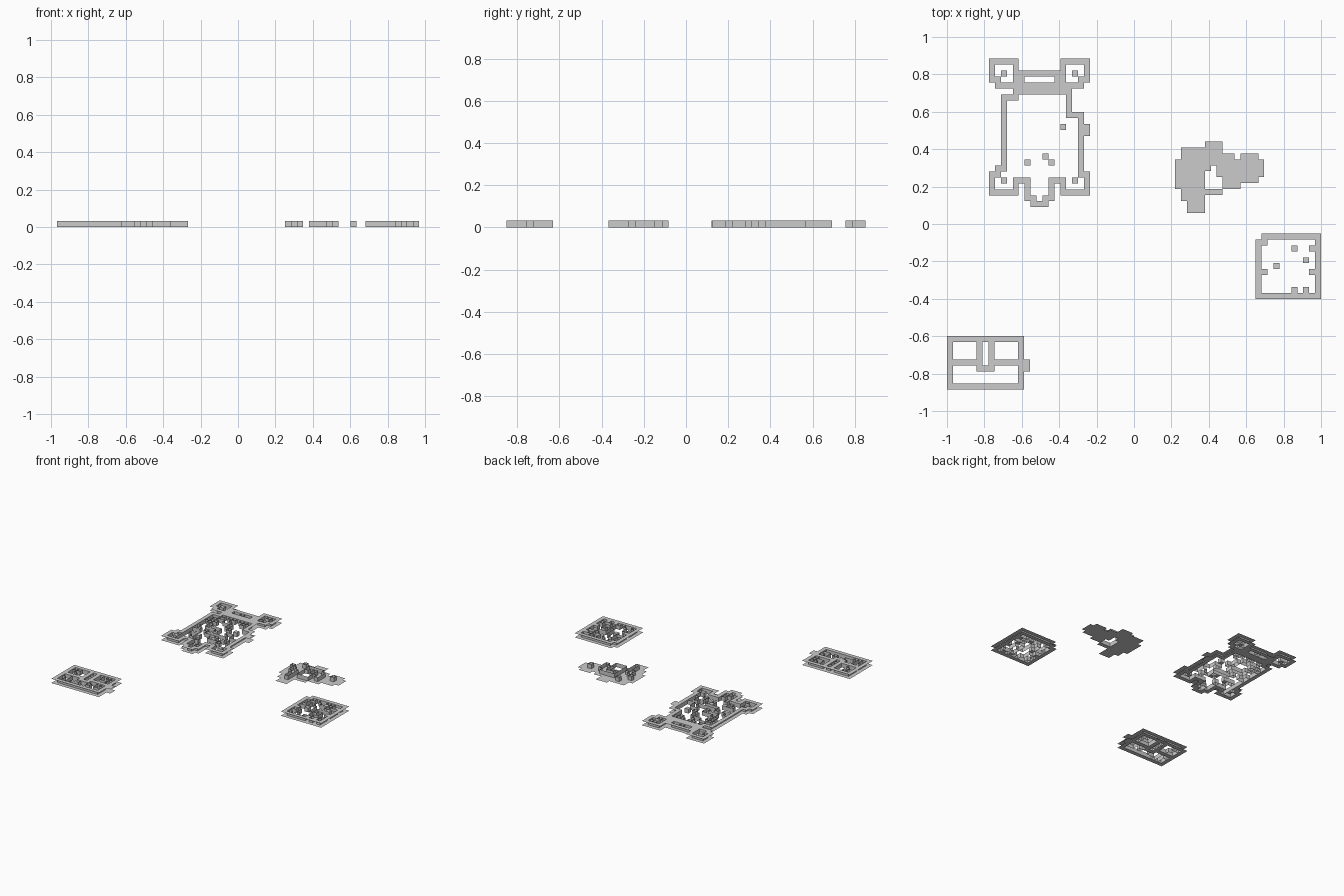
import bpy, random

if "Cube" in bpy.data.objects:
    bpy.data.objects.remove(bpy.data.objects["Cube"])

random.seed(4)
C = 2 / 63      # tile size
H = 0.033       # wall height


def block(x0, x1, y0, y1):
    """Inclusive block of tiles."""
    return {(x, y) for x in range(x0, x1 + 1) for y in range(y0, y1 + 1)}


def join(*rects):
    return set().union(*(block(*r) for r in rects))


def grow(cells):
    return {(x + i, y + j) for x, y in cells for i in (-1, 0, 1) for j in (-1, 0, 1)}


def make(name, origin, faces):
    index, quads = {}, []
    for f in faces:
        quads.append([index.setdefault(p, len(index)) for p in f])
    verts = [(origin[0] + x * C, origin[1] + y * C, z * H) for x, y, z in index]
    me = bpy.data.meshes.new(name)
    me.from_pydata(verts, [], quads)
    ob = bpy.data.objects.new(name, me)
    bpy.context.collection.objects.link(ob)
    return ob


def sheet(cells, z):
    out = []
    for x, y in sorted(cells):
        q = [(x, y, z), (x + 1, y, z), (x + 1, y + 1, z), (x, y + 1, z)]
        out.append(q if z else q[::-1])
    return out


def sides(cells):
    """Upright faces around the border of a set of tiles."""
    out = []
    for x, y in sorted(cells):
        for n, a, b in (((x, y - 1), (x, y), (x + 1, y)),
                        ((x + 1, y), (x + 1, y), (x + 1, y + 1)),
                        ((x, y + 1), (x + 1, y + 1), (x, y + 1)),
                        ((x - 1, y), (x, y + 1), (x, y))):
            if n not in cells:
                out.append([(*a, 0), (*b, 0), (*b, 1), (*a, 1)])
    return out


def building(name, origin, room, extra=set(), density=0.35):
    # wall tiles ring the open room; top and bottom sheets, inner faces only
    walls = (grow(room) | extra) - room
    make(name + "_wall_caps", origin, sheet(walls, 0) + sheet(walls, 1))
    make(name + "_inner_walls", origin, sides(room))
    # hollow upright partitions standing inside the room
    parts = {c for c in sorted(room) if random.random() < density}
    faces = [f for f in sides(parts)]
    make(name + "_partitions", origin, faces)


# long hall with cross walls
hall = block(1, 11, 1, 7) - join((1, 5, 4, 4), (7, 11, 4, 4), (5, 5, 3, 7),
                                 (7, 7, 3, 7), (6, 6, 3, 3))
building("hall", (-1, -0.884), hall, block(13, 13, 3, 4))

# square room with pillars
square = block(1, 9, 1, 9) - {(6, 8), (9, 8), (8, 6), (3, 5), (9, 4), (1, 4),
                              (6, 1), (8, 1), (1, 9)}
building("square_room", (1 - 11 * C, -0.40), square)

# keep with corner towers and front bay
left = join((1, 3, 22, 23), (2, 3, 21, 21), (1, 3, 3, 4), (2, 3, 5, 5))
mirror = {(16 - x, y) for x, y in left}
keep = left | mirror | join((3, 12, 5, 18), (13, 14, 5, 14), (7, 9, 2, 4),
                            (8, 8, 1, 1), (6, 10, 21, 21))
keep -= {(2, 22), (14, 22), (2, 4), (14, 4), (12, 13), (6, 7), (9, 8), (10, 7),
         (3, 18), (4, 18)}
building("keep", (-0.775, 0.09), keep, block(5, 11, 19, 22) | block(16, 16, 12, 13))

# cave floor with a pit and standing rocks
cave = join((0, 0, 4, 8), (1, 1, 2, 10), (2, 4, 0, 10), (5, 7, 3, 11), (8, 9, 4, 9),
            (10, 10, 4, 8), (11, 13, 5, 9), (14, 14, 6, 8))
pit = join((5, 6, 4, 6), (7, 7, 4, 5), (6, 6, 7, 7))
origin = (0.22, 0.06)
make("cave_floor", origin, sheet(cave - pit, 0))
inner = {(x, y) for x, y in cave if grow({(x, y)}) <= cave and x not in (4, 10, 11)}
rocks = {c for c in sorted(inner - pit) if random.random() < 0.5}
make("cave_rocks", origin, sides(rocks) + sides(pit))
